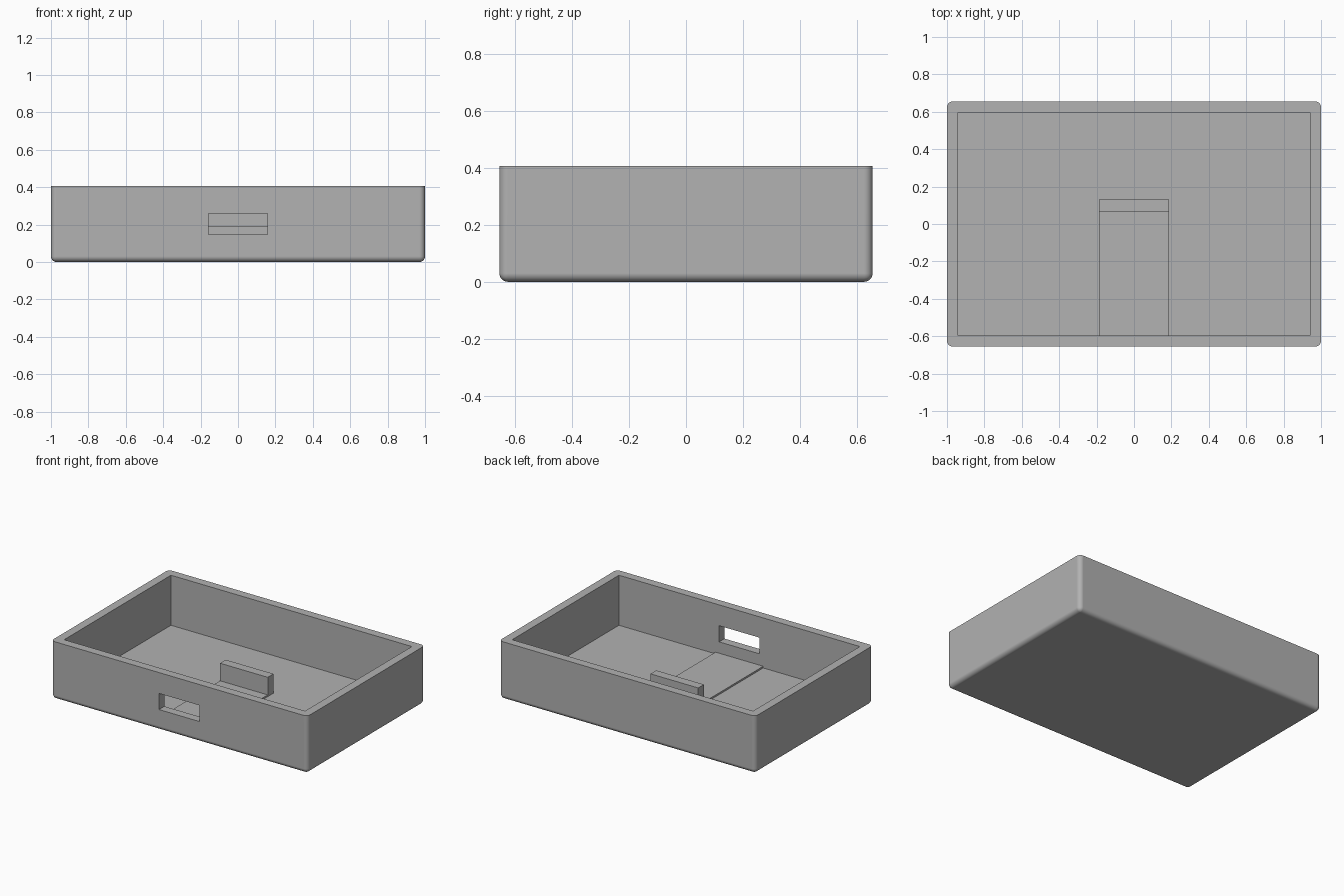
import bpy, bmesh
from math import radians

cube = bpy.data.objects.get("Cube")
if cube:
    bpy.data.objects.remove(cube, do_unlink=True)

grey = bpy.data.materials.new("plain grey")
grey.use_nodes = True
COLOUR = (0.445, 0.445, 0.445, 1)
grey.diffuse_color = COLOUR
grey.node_tree.nodes["Principled BSDF"].inputs["Base Color"].default_value = COLOUR


def box(name, low, high, radius=0):
    """Box between two corners; a radius rounds every edge except the top rim."""
    bm = bmesh.new()
    bmesh.ops.create_cube(bm, size=1)
    for v in bm.verts:
        v.co = [h if c > 0 else l for c, l, h in zip(v.co, low, high)]
    if radius:
        edges = [e for e in bm.edges if min(v.co.z for v in e.verts) < high[2]]
        bmesh.ops.bevel(bm, geom=edges, offset=radius, segments=6,
                        profile=0.5, affect='EDGES', clamp_overlap=True)
    mesh = bpy.data.meshes.new(name)
    bm.to_mesh(mesh)
    bm.free()
    mesh.materials.append(grey)
    obj = bpy.data.objects.new(name, mesh)
    bpy.context.collection.objects.link(obj)
    return obj


def activate(obj):
    bpy.ops.object.select_all(action='DESELECT')
    obj.select_set(True)
    bpy.context.view_layer.objects.active = obj


def cut(target, cutter):
    mod = target.modifiers.new("cut", 'BOOLEAN')
    mod.operation = 'DIFFERENCE'
    mod.solver = 'EXACT'
    mod.object = cutter
    activate(target)
    bpy.ops.object.modifier_apply(modifier=mod.name)
    bpy.data.objects.remove(cutter, do_unlink=True)


WIDTH, DEPTH, HEIGHT = 1.0, 0.655, 0.407   # half width, half depth, full height
WALL, FLOOR = 0.06, 0.054

# Open tray with rounded outside corners
tray = box("tray", (-WIDTH, -DEPTH, 0), (WIDTH, DEPTH, HEIGHT), radius=0.03)
inner_x, inner_y = WIDTH - WALL, DEPTH - WALL
cut(tray, box("cavity", (-inner_x, -inner_y, FLOOR), (inner_x, inner_y, HEIGHT + 0.2)))

# Port opening through the front wall
cut(tray, box("port_opening", (-0.158, -DEPTH - 0.1, 0.146), (0.158, -inner_y + 0.03, 0.26)))

activate(tray)
bpy.ops.object.shade_smooth_by_angle(angle=radians(30))
normals = tray.modifiers.new("even shading", 'WEIGHTED_NORMAL')
normals.keep_sharp = True

# Low platform behind the port, and the stop block at its end
box("platform", (-0.186, -inner_y - 0.005, FLOOR - 0.01), (0.186, 0.066, FLOOR + 0.012))
box("stop_block", (-0.186, 0.066, FLOOR - 0.01), (0.186, 0.13, 0.19))
